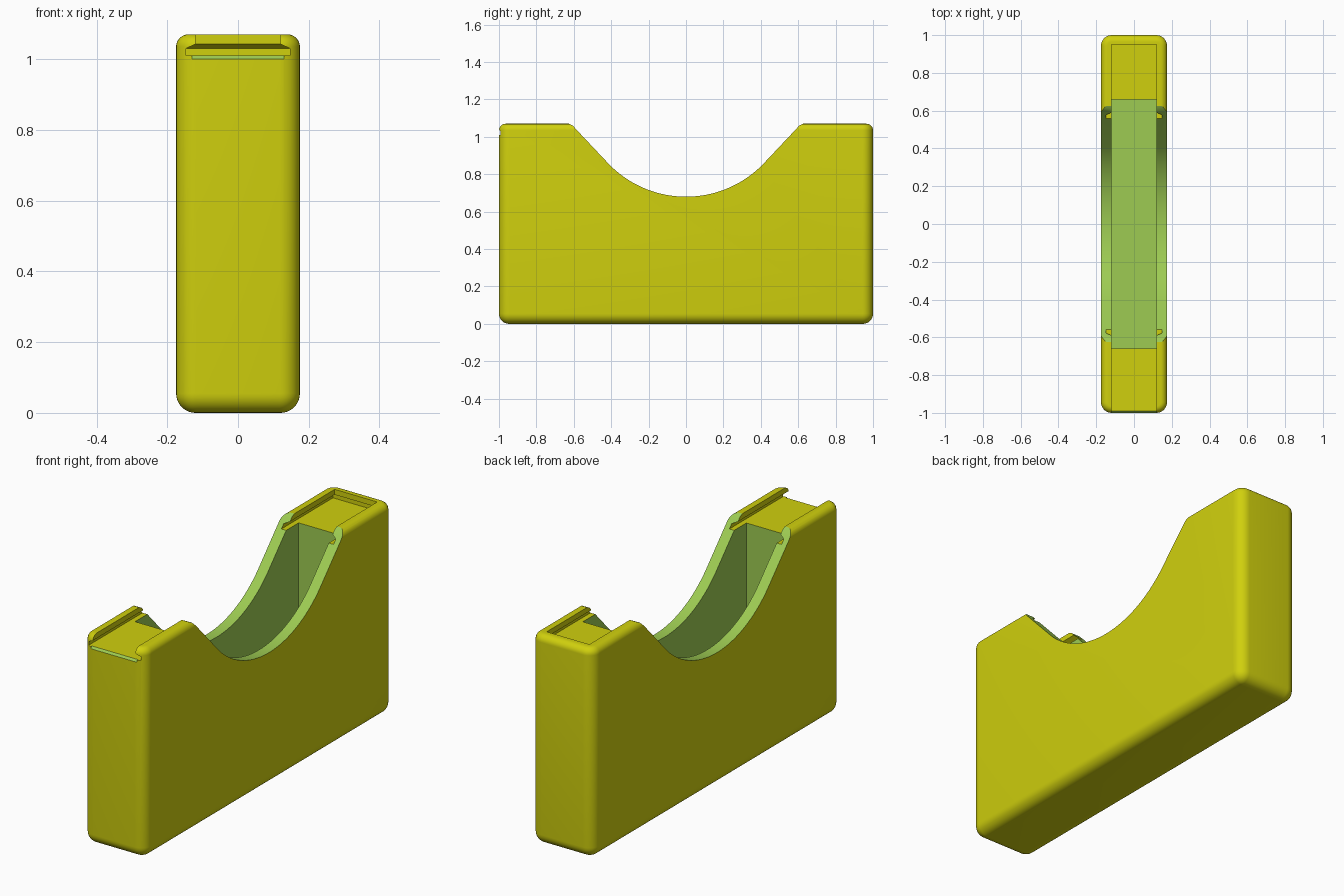
import bpy, bmesh, math

if "Cube" in bpy.data.objects:
    bpy.data.objects.remove(bpy.data.objects["Cube"])


def material(name, rgb):
    m = bpy.data.materials.new(name)
    m.diffuse_color = (*rgb, 1)
    m.use_nodes = True
    m.node_tree.nodes["Principled BSDF"].inputs["Base Color"].default_value = m.diffuse_color
    return m


YELLOW = material("yellow shell", (0.63, 0.63, 0.004))
GREEN = material("green lining", (0.337, 0.597, 0.085))


def loft(name, rings, mat):
    """Closed solid through a stack of rings with equal point counts."""
    bm = bmesh.new()
    loops = [[bm.verts.new(p) for p in ring] for ring in rings]
    n = len(loops[0])
    for a, b in zip(loops, loops[1:]):
        for i in range(n):
            j = (i + 1) % n
            bm.faces.new((a[i], a[j], b[j], b[i]))
    bm.faces.new(loops[0][::-1])
    bm.faces.new(loops[-1])
    bmesh.ops.recalc_face_normals(bm, faces=bm.faces)
    me = bpy.data.meshes.new(name)
    bm.to_mesh(me)
    bm.free()
    me.materials.append(mat)
    ob = bpy.data.objects.new(name, me)
    bpy.context.collection.objects.link(ob)
    return ob


def rect(hx, y0, y1, z):
    return [(-hx, y0, z), (hx, y0, z), (hx, y1, z), (-hx, y1, z)]


HX, HY, H, R, RT = 0.175, 1.0, 1.07, 0.055, 0.035


def rounded_rect(inset, z, steps=8):
    r = R - inset + 0.002
    pts = []
    for k, (sx, sy) in enumerate([(1, 1), (-1, 1), (-1, -1), (1, -1)]):
        for i in range(steps + 1):
            a = math.pi / 2 * (k + i / steps)
            pts.append((sx * (HX - inset - r) + r * math.cos(a),
                        sy * (HY - inset - r) + r * math.sin(a), z))
    return pts


# Rounded outer block
N = 8
rings = []
for i in range(N + 1):
    a = math.pi / 2 * i / N
    rings.append(rounded_rect(R * (1 - math.sin(a)), R * (1 - math.cos(a))))
for i in range(N + 1):
    a = math.pi / 2 * i / N
    rings.append(rounded_rect(RT * (1 - math.cos(a)), H - RT * (1 - math.sin(a))))
body = loft("holder_body", rings, YELLOW)

# Scooped opening: arc at the bottom, straight flanks, softened top corners
RS = 0.575
arc = []
for i in range(-20, 21):
    a = math.radians(45 * i / 20)
    arc.append((RS * math.sin(a), 0.68 + RS * (1 - math.cos(a))))
side = [(0.592, 1.045), (0.605, 1.06), (0.625, 1.07), (0.64, 1.2)]
profile = [(-y, z) for y, z in side[::-1]] + arc + side
scoop = loft("scoop_cutter", [[(x, y, z) for y, z in profile] for x in (-0.3, 0.3)], GREEN)

# Deep storage pocket
pocket = loft("pocket_cutter", [rect(0.12, -0.658, 0.66, z) for z in (0.055, 1.025)], GREEN)

# Undercut track for a sliding lid, open at the front
track = loft("track_cutter", [
    rect(0.147, -1.1, 0.975, 1.01),
    rect(0.147, -1.1, 0.975, 1.03),
    rect(0.12, -1.1, 0.95, 1.043),
    rect(0.12, -1.1, 0.95, 1.2)], YELLOW)

# Small chamfer on the front edge of the track floor
wedge = [(-1.02, 0.98), (-1.02, 1.02), (-0.98, 1.02)]
chamfer = loft("chamfer_cutter", [[(x, y, z) for y, z in wedge] for x in (-0.13, 0.13)], GREEN)

# Cut the block, keeping each cutter's colour on the new faces
bpy.context.view_layer.objects.active = body
for cutter in (scoop, pocket, track, chamfer):
    cutter.hide_render = True
    mod = body.modifiers.new(cutter.name, 'BOOLEAN')
    mod.operation = 'DIFFERENCE'
    mod.solver = 'EXACT'
    mod.material_mode = 'TRANSFER'
    mod.object = cutter
    bpy.ops.object.modifier_apply(modifier=mod.name)
    bpy.data.objects.remove(cutter)

bpy.ops.object.select_all(action='DESELECT')
body.select_set(True)
bpy.ops.object.shade_smooth_by_angle(angle=math.radians(25))
